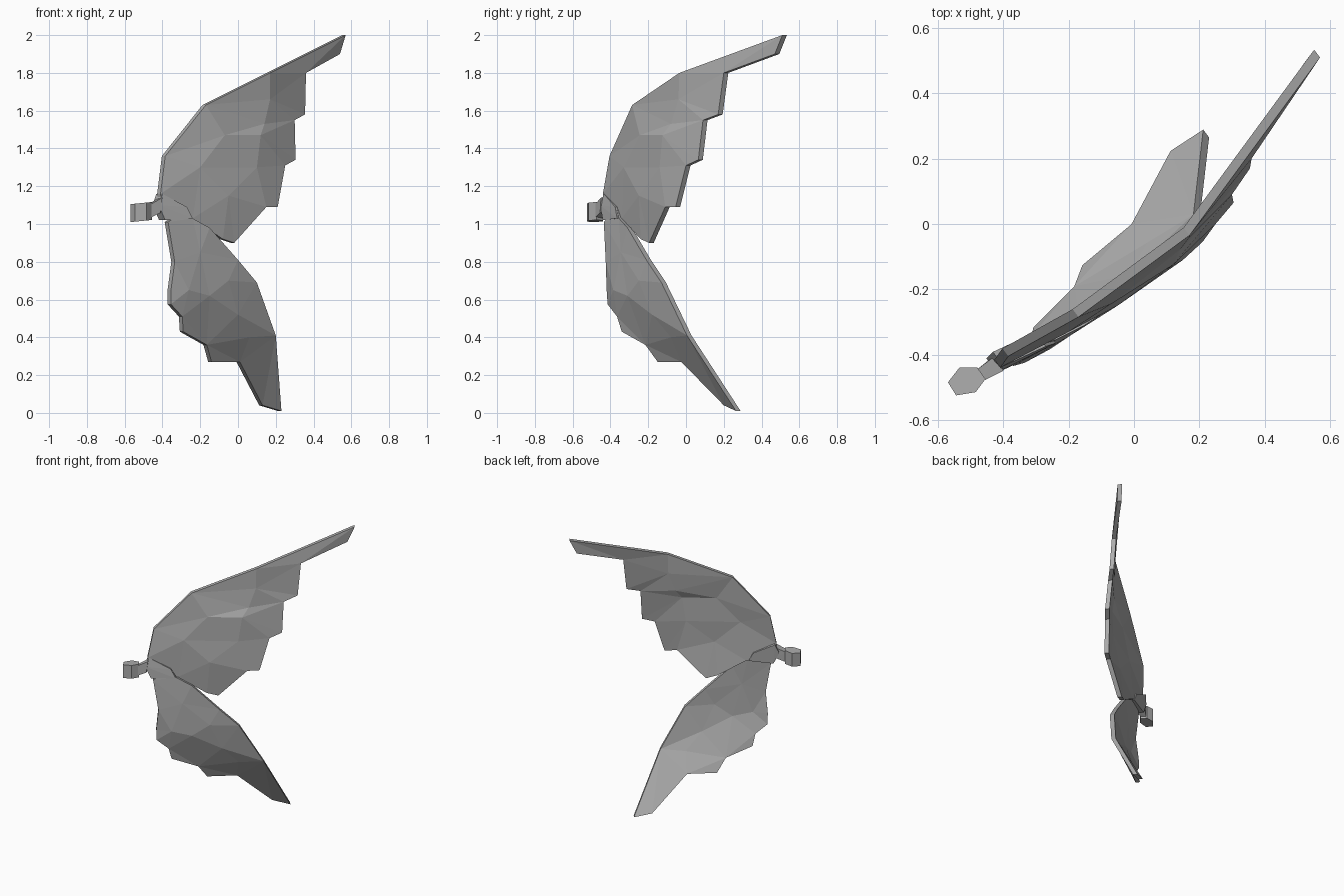
import bpy, bmesh
from mathutils import Vector
from mathutils.geometry import delaunay_2d_cdt

if "Cube" in bpy.data.objects:
    bpy.data.objects.remove(bpy.data.objects["Cube"], do_unlink=True)

GREY = (0.42, 0.42, 0.42, 1)
mat = bpy.data.materials.new("plain_grey")
mat.use_nodes = True
mat.diffuse_color = GREY
mat.node_tree.nodes["Principled BSDF"].inputs["Base Color"].default_value = GREY

BACK = Vector((-0.018, 0.024, 0))  # wing thickness, front to back


def finish(name, bm):
    bmesh.ops.recalc_face_normals(bm, faces=bm.faces)
    mesh = bpy.data.meshes.new(name)
    bm.to_mesh(mesh)
    bm.free()
    mesh.materials.append(mat)
    obj = bpy.data.objects.new(name, mesh)
    bpy.context.collection.objects.link(obj)


def wing(name, rim, inner):
    """Triangulated front sheet, thickened backwards."""
    pts = [Vector(p) for p in rim + inner]
    flat = [p.xz for p in pts]
    n = len(rim)
    tris = delaunay_2d_cdt(flat, [], [list(range(n))], 1, 1e-5)[2]
    bm = bmesh.new()
    front = [bm.verts.new(p) for p in pts]
    rear = [bm.verts.new(p + BACK) for p in pts]
    for t in tris:
        bm.faces.new([front[i] for i in t])
        bm.faces.new([rear[i] for i in reversed(t)])
    for i in range(n):
        j = (i + 1) % n
        bm.faces.new((front[i], rear[i], rear[j], front[j]))
    finish(name, bm)


def hull(name, points):
    bm = bmesh.new()
    for p in points:
        bm.verts.new(p)
    bmesh.ops.convex_hull(bm, input=bm.verts)
    bmesh.ops.dissolve_limit(bm, angle_limit=0.02, verts=bm.verts, edges=bm.edges)
    finish(name, bm)


# Upper wing: leading edge, tip, stepped trailing edge, root
wing("upper_wing", [
    (-.41, -.44, 1.16), (-.385, -.405, 1.36), (-.17, -.285, 1.63), (.17, -.035, 1.8),
    (.57, .51, 2), (.54, .47, 1.9), (.36, .2, 1.8), (.355, .17, 1.58),
    (.3, .09, 1.55), (.305, .065, 1.34), (.25, .0, 1.31), (.21, -.055, 1.09),
    (.15, -.11, 1.09), (-.02, -.195, .9), (-.08, -.24, .92), (-.24, -.34, 1.03),
    (-.4, -.43, 1.06)],
    [(-.07, -.245, 1.47), (.14, -.08, 1.53), (.12, -.125, 1.47), (.17, -.04, 1.66),
     (.1, -.14, 1.3), (-.2, -.33, 1.3), (-.05, -.25, 1.15)])

# Lower wing: outer edge, tip, stepped trailing edge, root
wing("lower_wing", [
    (-.27, -.365, 1.08), (-.24, -.355, 1.03), (-.15, -.31, .98), (0, -.21, .81),
    (.1, -.13, .69), (.2, .005, .41), (.23, .265, .01), (.13, .2, .04),
    (.01, -.025, .27), (-.14, -.15, .27), (-.165, -.215, .36), (-.29, -.34, .43),
    (-.295, -.365, .51), (-.355, -.415, .575), (-.355, -.42, .65),
    (-.335, -.425, .8), (-.37, -.435, 1.01)],
    [(-.15, -.31, .62), (0, -.18, .52), (-.2, -.345, .85), (-.05, -.25, .7),
     (.06, -.08, .4), (-.26, -.385, .65)])

# Root block joining both wings
root = [(-.42, -.455, 1.1), (-.385, -.44, 1.02), (-.27, -.375, 1.09),
        (-.24, -.365, 1.03), (-.4, -.435, 1.16)]
hull("wing_root", root + [tuple(Vector(p) + BACK * 1.8) for p in root])

# Hexagonal knob with a narrow neck
ring = [(-.57, -.485), (-.545, -.525), (-.485, -.515),
        (-.455, -.475), (-.48, -.44), (-.535, -.44)]
hull("knob", [(x, y, z + (x + .52) * .1) for x, y in ring for z in (1.015, 1.11)])
hull("neck", [(-.47, -.485, 1.03), (-.48, -.445, 1.03), (-.47, -.485, 1.1),
              (-.48, -.445, 1.1), (-.41, -.455, 1.06), (-.43, -.405, 1.06),
              (-.4, -.45, 1.14), (-.42, -.4, 1.14)])
